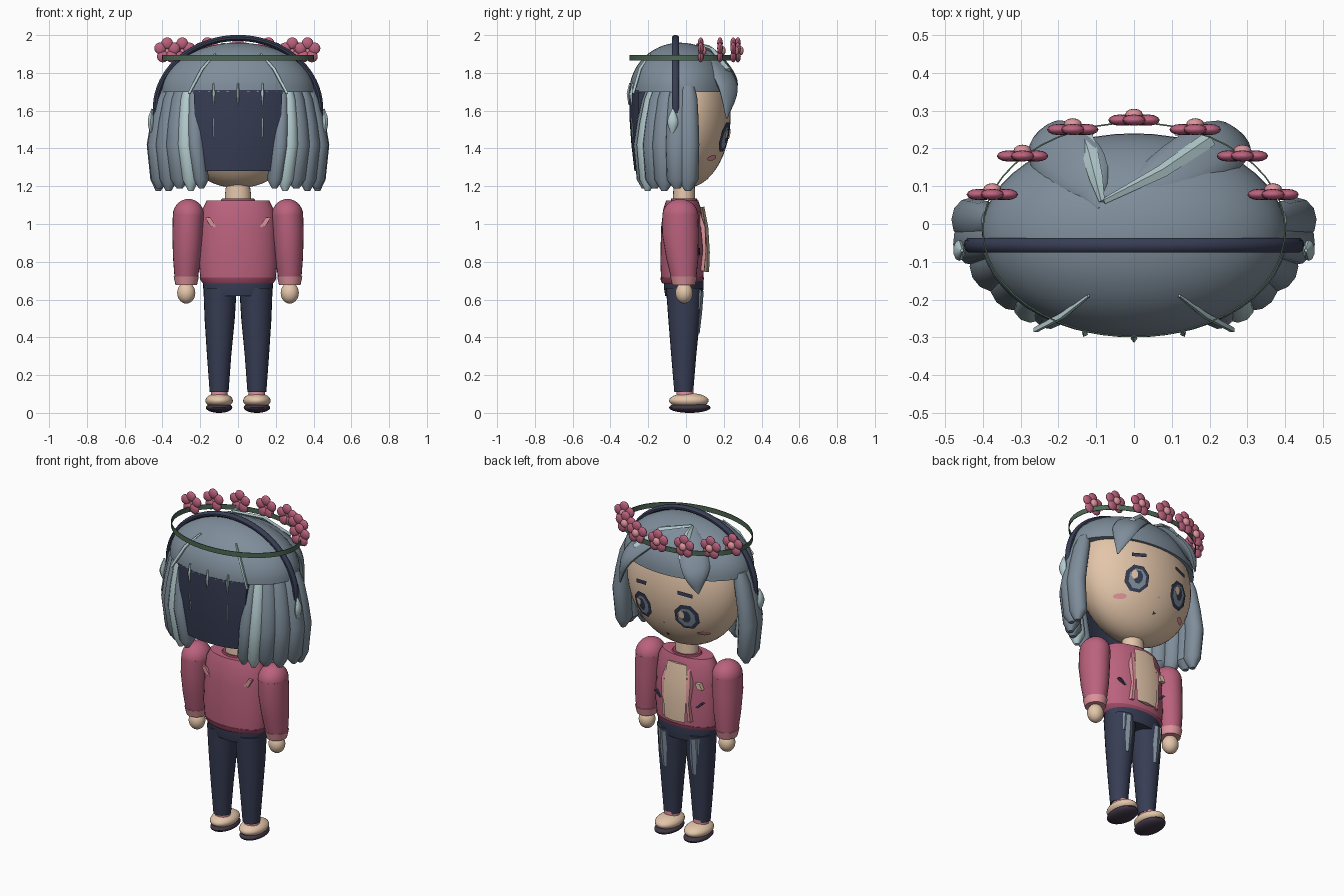
import bpy, bmesh, math
from math import sin, cos, pi, sqrt
from mathutils import Vector as V

if "Cube" in bpy.data.objects:
    bpy.data.objects.remove(bpy.data.objects["Cube"])


def material(name, rgb):
    lin = [((c / 255 + 0.055) / 1.055) ** 2.4 for c in rgb] + [1]
    m = bpy.data.materials.new(name)
    m.use_nodes = True
    m.diffuse_color = lin
    m.node_tree.nodes["Principled BSDF"].inputs["Base Color"].default_value = lin
    return m


HAIR = material("slate hair", (127, 142, 155))
LIGHT = material("pale hair", (180, 204, 207))
NAVY = material("navy", (55, 61, 84))
SKIN = material("skin", (228, 198, 170))
PINK = material("rose", (187, 98, 126))
DEEP = material("deep rose", (158, 74, 102))
BLUSH = material("blush", (222, 148, 156))
GREEN = material("leaf green", (78, 104, 84))
SOLE = material("plum sole", (64, 54, 70))


def make(name, verts, faces, mat):
    me = bpy.data.meshes.new(name)
    bm = bmesh.new()
    vs = [bm.verts.new(v) for v in verts]
    for f in faces:
        bm.faces.new([vs[i] for i in f])
    bmesh.ops.recalc_face_normals(bm, faces=bm.faces)
    bm.to_mesh(me)
    bm.free()
    ob = bpy.data.objects.new(name, me)
    bpy.context.collection.objects.link(ob)
    me.materials.append(mat)
    bpy.ops.object.select_all(action='DESELECT')
    ob.select_set(True)
    bpy.context.view_layer.objects.active = ob
    bpy.ops.object.shade_smooth_by_angle(angle=math.radians(40))
    return ob


def loft(name, rings, mat, caps=True):
    n = len(rings[0])
    faces = [(r * n + i, r * n + (i + 1) % n, (r + 1) * n + (i + 1) % n, (r + 1) * n + i)
             for r in range(len(rings) - 1) for i in range(n)]
    if caps:
        faces += [tuple(range(n)), tuple(range((len(rings) - 1) * n, len(rings) * n))]
    return make(name, [p for r in rings for p in r], faces, mat)


def oval(x, y, z, rx, ry, n=24, turn=0):
    return [V((x + rx * cos(a) * cos(turn) - ry * sin(a) * sin(turn),
               y + rx * cos(a) * sin(turn) + ry * sin(a) * cos(turn), z))
            for a in (2 * pi * i / n for i in range(n))]


def stack(name, levels, mat, n=24):
    # levels: x, y, z, rx, ry
    return loft(name, [oval(*l, n) for l in levels], mat)


def ball(name, c, r, mat, lo=-pi / 2, hi=pi / 2, n=28, steps=14):
    rings = []
    for k in range(steps + 1):
        t = lo + (hi - lo) * k / steps
        w = max(cos(t), 0.01)
        rings.append(oval(c[0], c[1], c[2] + r[2] * sin(t), r[0] * w, r[1] * w, n))
    return loft(name, rings, mat)


def ribbon(name, path, mat, centre=V((0, -0.03, 1.6)), sides=4, rounds=0):
    # flat section swept along points (x, y, z, half width, half thickness)
    path = [V(p) for p in path]
    for _ in range(rounds):
        cut = [p for a, b in zip(path, path[1:]) for p in (a.lerp(b, .25), a.lerp(b, .75))]
        path = [path[0]] + cut[1:-1] + [path[-1]]
    pts = [V(p[:3]) for p in path]
    rings = []
    for i, p in enumerate(path):
        tan = (pts[min(i + 1, len(pts) - 1)] - pts[max(i - 1, 0)]).normalized()
        out = pts[i] - centre
        out = (out - tan * out.dot(tan)).normalized()
        side = tan.cross(out)
        rings.append([pts[i] + side * p[3] * cos(a) + out * p[4] * sin(a)
                      for a in (2 * pi * k / sides for k in range(sides))])
    return loft(name, rings, mat)


def box(name, c, s, mat, lean=0):
    # lean shifts the top sideways
    v = [(c[0] + i * s[0] + k * lean, c[1] + j * s[1], c[2] + k * s[2])
         for k in (-1, 1) for j in (-1, 1) for i in (-1, 1)]
    return make(name, v, [(0, 1, 3, 2), (4, 5, 7, 6), (0, 1, 5, 4),
                          (2, 3, 7, 6), (0, 2, 6, 4), (1, 3, 7, 5)], mat)


# Head and neck
HC, HR = (0, 0, 1.58), (0.368, 0.237, 0.39)
ball("head", HC, HR, SKIN, hi=.9, n=40, steps=20)
stack("neck", [(0, -.01, 1.08, .07, .06), (0, -.01, 1.165, .068, .058), (0, -.01, 1.23, .06, .055)], SKIN)


def face_plate(name, cx, cz, rx, rz, lift, mat, n=8, tilt=0):
    def on(x, z):
        return (x, lift + HR[1] * sqrt(max(0, 1 - (x / HR[0]) ** 2 - ((z - HC[2]) / HR[2]) ** 2)), z)
    v = [on(cx, cz)]
    for i in range(n):
        a = 2 * pi * (i + 0.5) / n
        u, w = rx * cos(a), rz * sin(a)
        v.append(on(cx + u, cz + w + tilt * u))
    make(name, v, [(0, i + 1, (i + 1) % n + 1) for i in range(n)], mat)


# Face details
for s, side in ((1, "left"), (-1, "right")):
    x = 0.15 * s
    face_plate(side + "_eye_rim", x, 1.46, .073, .083, .007, NAVY)
    face_plate(side + "_eye_iris", x, 1.457, .052, .062, .010, HAIR)
    face_plate(side + "_eye_pupil", x, 1.465, .028, .040, .013, NAVY)
    face_plate(side + "_eye_glint", x + .024, 1.475, .020, .028, .017, SKIN, 6)
    face_plate(side + "_brow", x, 1.605, .06, .016, .010, NAVY, 4, -.15 * s)
    face_plate(side + "_cheek", x * 1.45, 1.35, .032, .015, .009, BLUSH, 10)
face_plate("mouth", 0, 1.305, .016, .011, .006, SOLE, 3)
face_plate("nose", 0, 1.39, .009, .008, .006, BLUSH, 3)

# Hair cap and dark back panel
ball("hair_cap", (0, -.03, 1.70), (.405, .27, .26), HAIR, lo=0, n=48)
cols = 12
verts = []
for z, k, half in ((1.71, 1.0, .62), (1.57, 1.0, .60), (1.42, .96, .56), (1.28, .90, .50)):
    for depth in (0, .04):
        for i in range(cols + 1):
            a = half * (2 * i / cols - 1)
            verts.append((.405 * k * sin(a), -.03 - (.27 * k - depth) * cos(a), z))
w = cols + 1
loft("back_hair_panel", [verts[r * 2 * w:r * 2 * w + w] + verts[r * 2 * w + w:(r + 1) * 2 * w][::-1]
                         for r in range(4)], NAVY)

# Side locks with pointed ends: x, y, turn, half width, inward drift, colour
LOCKS = [(.402, .01, 1.6, .054, .002, HAIR), (.398, -.045, 1.45, .055, .002, HAIR),
         (.36, -.105, 1.1, .055, .01, HAIR), (.315, -.152, .85, .055, .02, HAIR),
         (.272, -.185, .6, .044, .03, LIGHT), (.235, -.20, .45, .04, .045, HAIR)]
for s in (1, -1):
    for i, (x, y, turn, hw, drift, mat) in enumerate(LOCKS):
        ox, oy = sin(turn), -cos(turn)
        rings = []
        for z, push, k in ((1.73, -.03, .7), (1.66, -.01, .95), (1.54, .014, 1.05), (1.42, .032, 1.1),
                           (1.235, .017, 1.02), (1.175 + .012 * (i % 2), .022, .3)):
            d = drift * (1.7 - z) / .45
            rings.append(oval(s * (x + ox * push - d), y + oy * push, z, hw * k, .046 * k, 12, s * turn))
        loft("hair_lock", rings, mat)
    # Fine highlights on the back
    ribbon("back_streak", [(s * .12, -.19, 1.90, .004, .006), (s * .19, -.243, 1.82, .009, .012),
                           (s * .26, -.28, 1.69, .008, .01)], LIGHT)
    ribbon("crown_streak", [(s * .25, -.16, 1.85, .006, .008), (s * .26, -.18, 1.81, .006, .008)], LIGHT)
    # Ear pads
    ribbon("ear_pad", [(s * .455, -.07, 1.47, .004, .004), (s * .465, -.07, 1.54, .036, .02),
                       (s * .455, -.07, 1.61, .004, .004)], LIGHT, V((0, -.07, 1.54)), 10, 2)
for x in (-.13, 0, .13):
    y = -.03 - .27 * sqrt(1 - (x / .405) ** 2)
    ribbon("nape_streak", [(x, y + .005, 1.745, .004, .006), (x, y - .004, 1.69, .009, .01),
                           (x, y - .002, 1.63, .002, .003)], LIGHT)
    if x:
        ribbon("nape_fleck", [(x, y - .002, 1.56, .004, .004), (x, y + .004, 1.46, .003, .004)], LIGHT)

# Swept fringe
ribbon("fringe_right", [(-.09, .04, 1.935, .005, .012), (-.13, .125, 1.895, .085, .025),
                        (-.20, .195, 1.80, .09, .032), (-.235, .235, 1.73, .065, .025),
                        (-.25, .235, 1.64, .004, .004)], HAIR, sides=12, rounds=2)
ribbon("fringe_left", [(-.08, .04, 1.935, .005, .012), (.08, .125, 1.895, .07, .025),
                       (.20, .19, 1.80, .085, .032), (.265, .23, 1.71, .07, .025),
                       (.30, .215, 1.56, .004, .004)], HAIR, sides=12, rounds=2)
ribbon("fringe_shine_right", [(-.085, .06, 1.95, .008, .01), (-.10, .12, 1.935, .018, .012),
                              (-.115, .18, 1.89, .022, .012), (-.13, .23, 1.82, .022, .012)], LIGHT)
ribbon("fringe_shine_left", [(-.08, .06, 1.95, .008, .01), (.075, .14, 1.922, .018, .012),
                             (.20, .225, 1.815, .022, .012)], LIGHT)

# Headband
band = []
for i in range(41):
    a = pi * (-.04 + 1.08 * i / 40)
    c = V((.435 * cos(a), -.056, 1.61 + .375 * sin(a)))
    out = V((cos(a), 0, sin(a)))
    band.append([c + out * .016 * cos(t) + V((0, .02 * sin(t), 0))
                 for t in (2 * pi * j / 10 for j in range(10))])
loft("headband", band, NAVY)

# Flower wreath
loft("wreath_band", [oval(0, -.015, z, r, r - .117, 48)
                     for z, r in ((1.865, .402), (1.895, .402), (1.895, .398), (1.865, .398), (1.865, .402))],
     GREEN, caps=False)
for x, y in ((0, .275), (.162, .25), (-.162, .25), (.287, .18), (-.295, .18), (.368, .078), (-.375, .078)):
    for k in range(5):
        a = pi / 2 + 2 * pi * k / 5
        ball("petal", (x + .039 * cos(a), y, 1.918 + .039 * sin(a)), (.031, .015, .031), PINK, n=12, steps=8)
    ball("flower_centre", (x, y + .014, 1.918), (.024, .016, .024), BLUSH, n=12, steps=8)

# Jacket
TY = -.02
stack("jacket", [(0, TY, .71, .20, .112), (0, TY, .80, .207, .116), (0, TY, .98, .20, .112),
                 (0, TY, 1.08, .188, .10), (0, TY, 1.125, .165, .085)], PINK, 32)
stack("jacket_hem", [(0, TY, .685, .185, .105), (0, TY, .70, .197, .113), (0, TY, .718, .204, .116)], DEEP, 32)
stack("collar", [(0, -.01, 1.11, .10, .075), (0, -.01, 1.135, .085, .068)], DEEP)
ribbon("shirt_panel", [(0, .085, 1.09, .068, .012), (0, .104, .98, .076, .014),
                       (0, .112, .85, .076, .014), (0, .11, .745, .068, .012)], SKIN, V((0, 0, .92)))
for s in (1, -1):
    ribbon("lapel", [(s * .07, .06, 1.08, .01, .01), (s * .09, .092, .98, .02, .012),
                     (s * .084, .097, .86, .012, .012), (s * .09, .088, .75, .016, .01)],
           BLUSH, V((0, 0, .92)))
    box("back_slash", (s * .145, -.103, 1.01), (.014, .008, .025), BLUSH, s * .015)
    # Sleeves, cuffs and hands
    x = .262 * s
    ball("shoulder", (x, -.03, 1.045), (.083, .095, .088), PINK)
    stack("sleeve", [(x + s * .012, -.012, .715, .062, .067), (x + s * .008, -.02, .82, .074, .085),
                     (x + s * .004, -.03, .95, .082, .097), (x, -.03, 1.05, .083, .095)], PINK)
    stack("cuff", [(x + s * .012, -.012, .678, .057, .061), (x + s * .012, -.012, .722, .067, .072)], BLUSH)
    ball("hand", (x + s * .012, -.01, .635), (.048, .046, .056), SKIN)
    # Trousers
    x = .1 * s
    stack("leg", [(x, -.012, .11, .05, .05), (x, -.012, .30, .064, .066),
                  (x * .97, -.01, .50, .08, .084), (x * .95, -.01, .66, .088, .096)], NAVY)
    ribbon("thigh_patch", [(x, .082, .645, .018, .012), (x, .073, .53, .023, .012),
                           (x, .061, .42, .017, .011)], HAIR, V((x, 0, .54)))
    ribbon("thigh_patch_short", [(x * 1.3, .076, .65, .012, .008), (x * 1.28, .067, .55, .01, .008)],
           HAIR, V((x, 0, .6)))
    # Shoes
    stack("ankle", [(x, -.005, .07, .045, .045), (x, -.005, .125, .043, .045)], BLUSH)
    ball("shoe", (x, .015, .065), (.073, .105, .04), SKIN)
    ball("shoe_sole", (x, .02, .028), (.070, .11, .028), SOLE)
    box("jacket_slash", (s * .14, .064, .855), (.009, .010, .018), NAVY, s * .02)
stack("hips", [(0, -.012, .62, .165, .098), (0, -.012, .66, .185, .105), (0, -.012, .70, .186, .105)], NAVY, 32)
box("chest_patch", (-.14, .068, .975), (.016, .012, .018), SKIN, .008)
